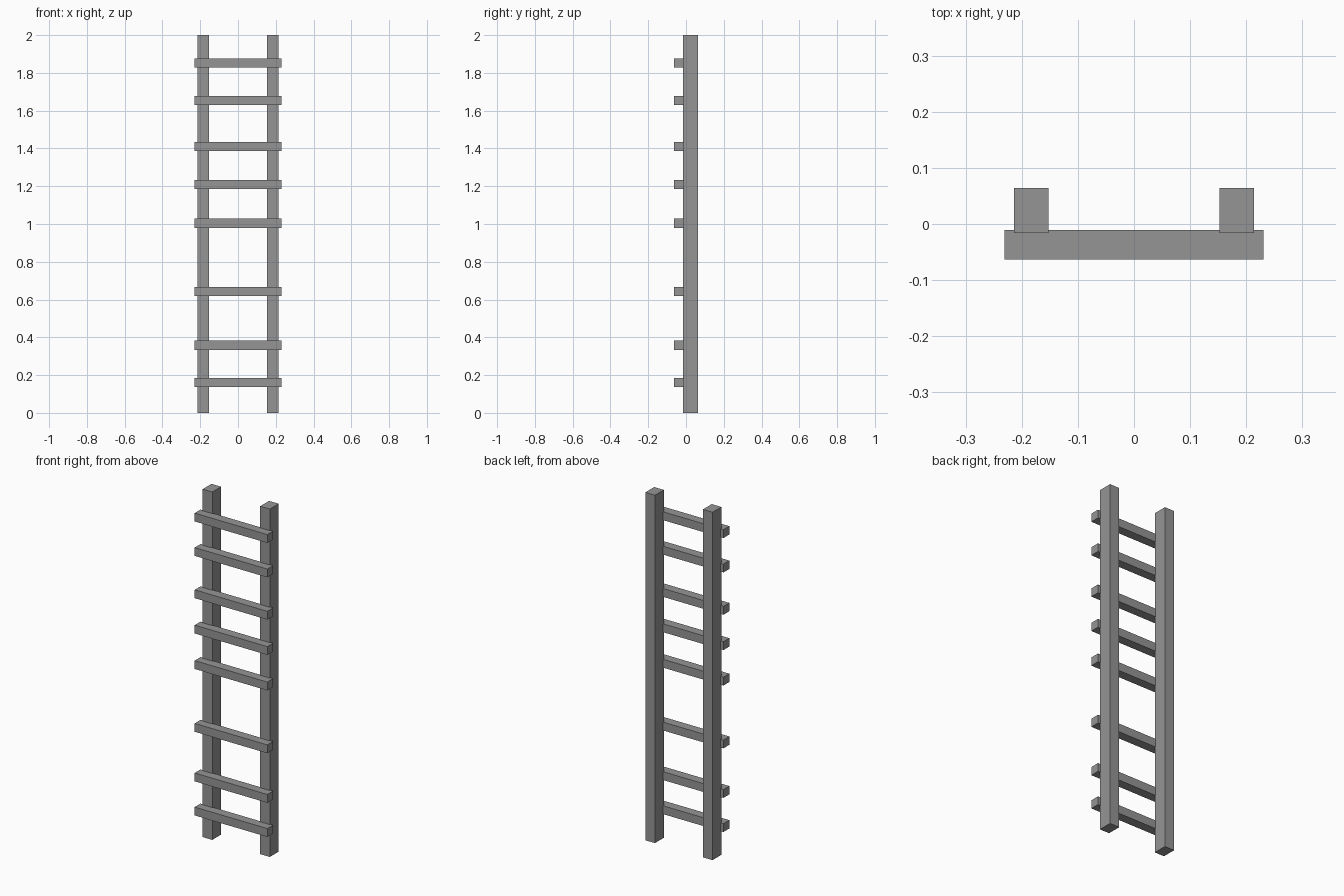
import bpy

cube = bpy.data.objects.get("Cube")
if cube:
    bpy.data.objects.remove(cube, do_unlink=True)

GREY = (0.3, 0.3, 0.3, 1)
grey = bpy.data.materials.new("plain_grey")
grey.use_nodes = True
grey.diffuse_color = GREY
grey.node_tree.nodes["Principled BSDF"].inputs["Base Color"].default_value = GREY


def box(name, center, size):
    """Flat-shaded box from its centre and full dimensions."""
    bpy.ops.mesh.primitive_cube_add(size=1, location=center)
    obj = bpy.context.object
    obj.name = name
    obj.scale = size
    bpy.ops.object.transform_apply(location=False, rotation=False, scale=True)
    obj.data.materials.append(grey)
    return obj


# Upright rails
for side, sign in (("left", 1), ("right", -1)):
    box(f"{side}_rail", (sign * 0.183, 0.024, 1), (0.061, 0.08, 2))

# Unevenly spaced rungs, set slightly into the front of the rails
rung_heights = (0.162, 0.358, 0.643, 1.004, 1.208, 1.411, 1.654, 1.852)
for i, z in enumerate(rung_heights, 1):
    box(f"rung_{i}", (0, -0.037, z), (0.462, 0.053, 0.048))
